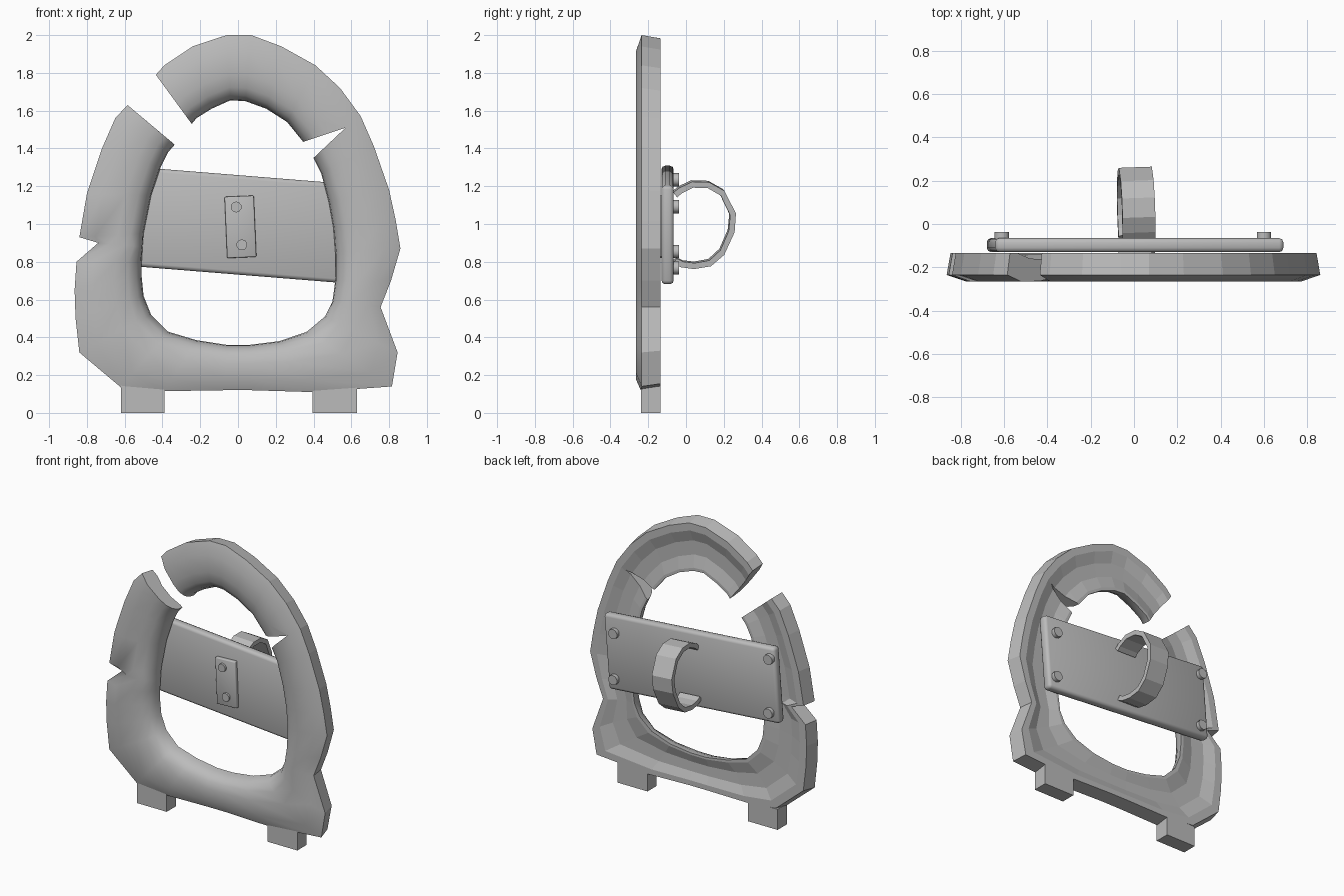
import bpy, bmesh, math
from mathutils import Vector, Matrix

if "Cube" in bpy.data.objects:
    bpy.data.objects.remove(bpy.data.objects["Cube"])

grey = bpy.data.materials.new("worn_grey")
grey.diffuse_color = (0.5, 0.5, 0.5, 1)
grey.use_nodes = True
grey.node_tree.nodes["Principled BSDF"].inputs["Base Color"].default_value = grey.diffuse_color


def finish(name, bm, smooth_angle=None):
    bmesh.ops.recalc_face_normals(bm, faces=bm.faces)
    me = bpy.data.meshes.new(name)
    bm.to_mesh(me)
    bm.free()
    ob = bpy.data.objects.new(name, me)
    bpy.context.collection.objects.link(ob)
    me.materials.append(grey)
    bpy.context.view_layer.objects.active = ob
    for o in bpy.context.selected_objects:
        o.select_set(False)
    ob.select_set(True)
    if smooth_angle:
        bpy.ops.object.shade_smooth_by_angle(angle=math.radians(smooth_angle))
    return ob


def prism(name, pts, y0, y1):
    """Extrude an (x, z) outline along y."""
    bm = bmesh.new()
    face = bm.faces.new([bm.verts.new((x, y0, z)) for x, z in pts])
    ext = bmesh.ops.extrude_face_region(bm, geom=[face])
    verts = [v for v in ext["geom"] if isinstance(v, bmesh.types.BMVert)]
    bmesh.ops.translate(bm, verts=verts, vec=(0, y1 - y0, 0))
    return finish(name, bm)


def box(name, size, loc, tilt=0, bevel=0):
    bm = bmesh.new()
    bmesh.ops.create_cube(bm, size=1)
    bmesh.ops.scale(bm, vec=size, verts=bm.verts)
    if bevel:
        bmesh.ops.bevel(bm, geom=bm.edges[:], offset=bevel, segments=2,
                        profile=0.5, affect='EDGES')
    bm.transform(Matrix.Translation(loc) @ Matrix.Rotation(tilt, 4, 'Y'))
    return finish(name, bm, 50 if bevel else None)


def bolt(name, x, z, y0, y1, r):
    bm = bmesh.new()
    bmesh.ops.create_cone(bm, cap_ends=True, segments=10, radius1=r, radius2=r,
                          depth=abs(y1 - y0))
    bm.transform(Matrix.Translation((x, (y0 + y1) / 2, z))
                 @ Matrix.Rotation(math.pi / 2, 4, 'X'))
    return finish(name, bm, 40)


# Broken ring frame: outer and inner outlines, clockwise from the gap
outer = [(-.435, 1.79), (-.39, 1.84), (-.24, 1.94), (-.06, 2), (.07, 2), (.23, 1.94),
         (.41, 1.84), (.54, 1.72), (.65, 1.57), (.72, 1.41), (.80, 1.18), (.835, 1.02),
         (.86, .87), (.81, .70), (.755, .56), (.845, .32), (.815, .14), (.40, .11),
         (.07, .12), (-.07, .12), (-.39, .115), (-.62, .135), (-.84, .32), (-.86, .5),
         (-.865, .65), (-.855, .80), (-.74, .90), (-.84, .93), (-.80, 1.16),
         (-.72, 1.40), (-.65, 1.56), (-.585, 1.63)]
inner = [(-.245, 1.53), (-.22, 1.56), (-.14, 1.61), (-.04, 1.655), (.04, 1.65),
         (.15, 1.61), (.26, 1.54), (.345, 1.435), (.40, 1.35), (.44, 1.27), (.48, 1.12),
         (.505, .98), (.515, .85), (.515, .70), (.50, .59), (.46, .51), (.365, .43),
         (.22, .38), (.06, .36), (-.06, .36), (-.22, .385), (-.37, .43), (-.46, .52),
         (-.50, .62), (-.51, .72), (-.51, .80), (-.505, .88), (-.50, .95), (-.46, 1.15),
         (-.41, 1.30), (-.37, 1.38), (-.335, 1.42)]
# Cross-section: fraction from outer to inner edge, depth
section = [(.05, -.135), (0, -.235), (.25, -.265), (.6, -.264), (.8, -.25), (.92, -.222),
           (.985, -.18), (1, -.14), (.94, -.14), (.7, -.162), (.42, -.16), (.2, -.135)]
bm = bmesh.new()
rings = []
for (ox, oz), (ix, iz) in zip(outer, inner):
    rings.append([bm.verts.new((ox + (ix - ox) * t, y, oz + (iz - oz) * t))
                  for t, y in section])
n = len(section)
for a, b in zip(rings, rings[1:]):
    for i in range(n):
        j = (i + 1) % n
        f = bm.faces.new((a[i], a[j], b[j], b[i]))
        f.smooth = 1 <= i <= 6          # rounded front only
for a, b in zip(rings, rings[1:]):      # crisp outer and inner rims
    for i in (1, 7):
        bm.edges.get((a[i], b[i])).smooth = False
bm.faces.new(rings[0])
bm.faces.new(rings[-1])
frame = finish("ring_frame", bm)

# Wedge crack cut into the inner edge
tip = Vector((.57, 1.51))
ends = [tip + (Vector(p) - tip) * 1.3 for p in ((.345, 1.435), (.40, 1.35))]
cutter = prism("crack_cutter", [tip, *ends], -.4, 0)
cutter.hide_render = True
mod = frame.modifiers.new("crack", 'BOOLEAN')
mod.operation = 'DIFFERENCE'
mod.solver = 'EXACT'
mod.object = cutter
bpy.context.view_layer.objects.active = frame
bpy.ops.object.modifier_apply(modifier=mod.name)
bpy.data.objects.remove(cutter)

# Feet
for side, x0, x1 in (("left", -.62, -.39), ("right", .395, .63)):
    box(side + "_foot", (x1 - x0, .103, .145), ((x0 + x1) / 2, -.1865, .0725))

# Tilted cross plate with corner bolts
TILT = math.radians(4.6)
MID = .995
box("cross_plate", (1.335, .065, .525), (.005, -.0975, MID), TILT, .02)
for x, h in ((-.61, .19), (-.61, -.19), (.6, .145), (.6, -.18)):
    bolt("plate_bolt", x, MID - x * math.tan(TILT) + h, -.07, -.038, .035)

# Small front bracket with two bolts
box("front_bracket", (.155, .03, .325), (.013, -.14, .985), -math.radians(2.5), .006)
for x, z in ((-.01, 1.09), (.02, .89)):
    bolt("bracket_bolt", x, z, -.145, -.17, .029)

# Strap handle: bent band (y, z) with inward thickness
path = [(-.07, 1.17), (-.04, 1.195), (.03, 1.228), (.12, 1.225), (.2, 1.18), (.262, 1.06),
        (.255, .96), (.2, .84), (.13, .78), (.04, .765), (-.03, .775), (-.07, .795)]
centre = Vector((.07, .995))
bm = bmesh.new()
loops = []
for p in path:
    p = Vector(p)
    q = p + (centre - p).normalized() * .032
    loops.append([bm.verts.new((x, y, z)) for x, (y, z) in
                  ((-.076, p), (.076, p), (.076, q), (-.076, q))])
for a, b in zip(loops, loops[1:]):
    for i in range(4):
        j = (i + 1) % 4
        bm.faces.new((a[i], a[j], b[j], b[i]))
bm.faces.new(loops[0])
bm.faces.new(loops[-1])
pivot = Matrix.Translation((.012, 0, .995))
bm.transform(pivot @ Matrix.Rotation(math.radians(2), 4, 'Z')
             @ Matrix.Rotation(math.radians(3), 4, 'Y')
             @ Matrix.Translation((0, 0, -.995)))
finish("strap_handle", bm)
